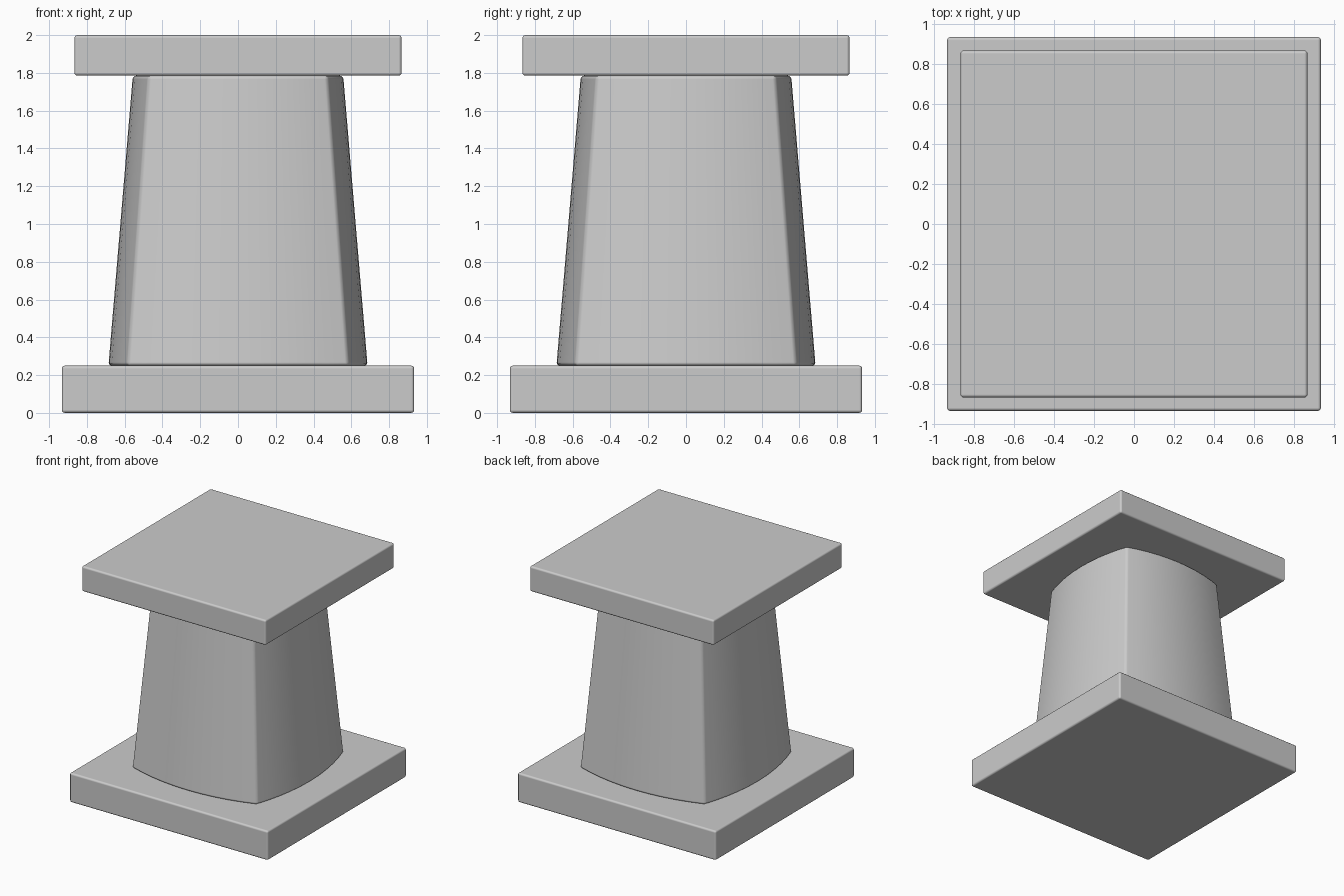
import bpy, bmesh, math

if "Cube" in bpy.data.objects:
    bpy.data.objects.remove(bpy.data.objects["Cube"])


def finish(name, bm, width, segments):
    bmesh.ops.recalc_face_normals(bm, faces=bm.faces)
    mesh = bpy.data.meshes.new(name)
    bm.to_mesh(mesh)
    bm.free()
    obj = bpy.data.objects.new(name, mesh)
    bpy.context.collection.objects.link(obj)
    for p in mesh.polygons:
        p.use_smooth = True
    bev = obj.modifiers.new("soft_edges", 'BEVEL')
    bev.width = width
    bev.segments = segments
    bev.limit_method = 'ANGLE'
    bev.angle_limit = math.radians(30)
    bev.harden_normals = True
    return obj


def slab(name, half, z0, z1):
    bm = bmesh.new()
    bmesh.ops.create_cube(bm, size=1)
    for v in bm.verts:
        v.co.x *= 2 * half
        v.co.y *= 2 * half
        v.co.z = z0 if v.co.z < 0 else z1
    return finish(name, bm, 0.016, 3)


def bulged_square(corner, mid, n):
    """Square outline whose four sides are shallow circular arcs."""
    sag = mid - corner
    r = (corner ** 2 + sag ** 2) / (2 * sag)
    half_angle = math.asin(corner / r)
    pts = []
    for side in range(4):
        c, s = math.cos(side * math.pi / 2), math.sin(side * math.pi / 2)
        for i in range(n):
            a = half_angle * (2 * i / n - 1)
            x, y = mid - r + r * math.cos(a), r * math.sin(a)
            pts.append((c * x - s * y, s * x + c * y))
    return pts


# Base and top slabs
slab("base_slab", 0.933, 0.005, 0.25)
slab("top_slab", 0.866, 1.785, 2.0)
bpy.data.objects["base_slab"].data.vertices.foreach_get
for v in bpy.data.objects["base_slab"].data.vertices:
    v.co.z = 0.0 if v.co.z < 0.1 else v.co.z

# Tapered column with bulging sides
outline = bulged_square(0.585, 0.686, 10)
bm = bmesh.new()
rings = [[bm.verts.new((x * k, y * k, z)) for x, y in outline]
         for z, k in ((0.25, 1.0), (1.785, 0.812))]
count = len(outline)
for i in range(count):
    j = (i + 1) % count
    bm.faces.new((rings[0][i], rings[0][j], rings[1][j], rings[1][i]))
bm.faces.new(rings[0][::-1])
bm.faces.new(rings[1])
finish("column", bm, 0.018, 3)
